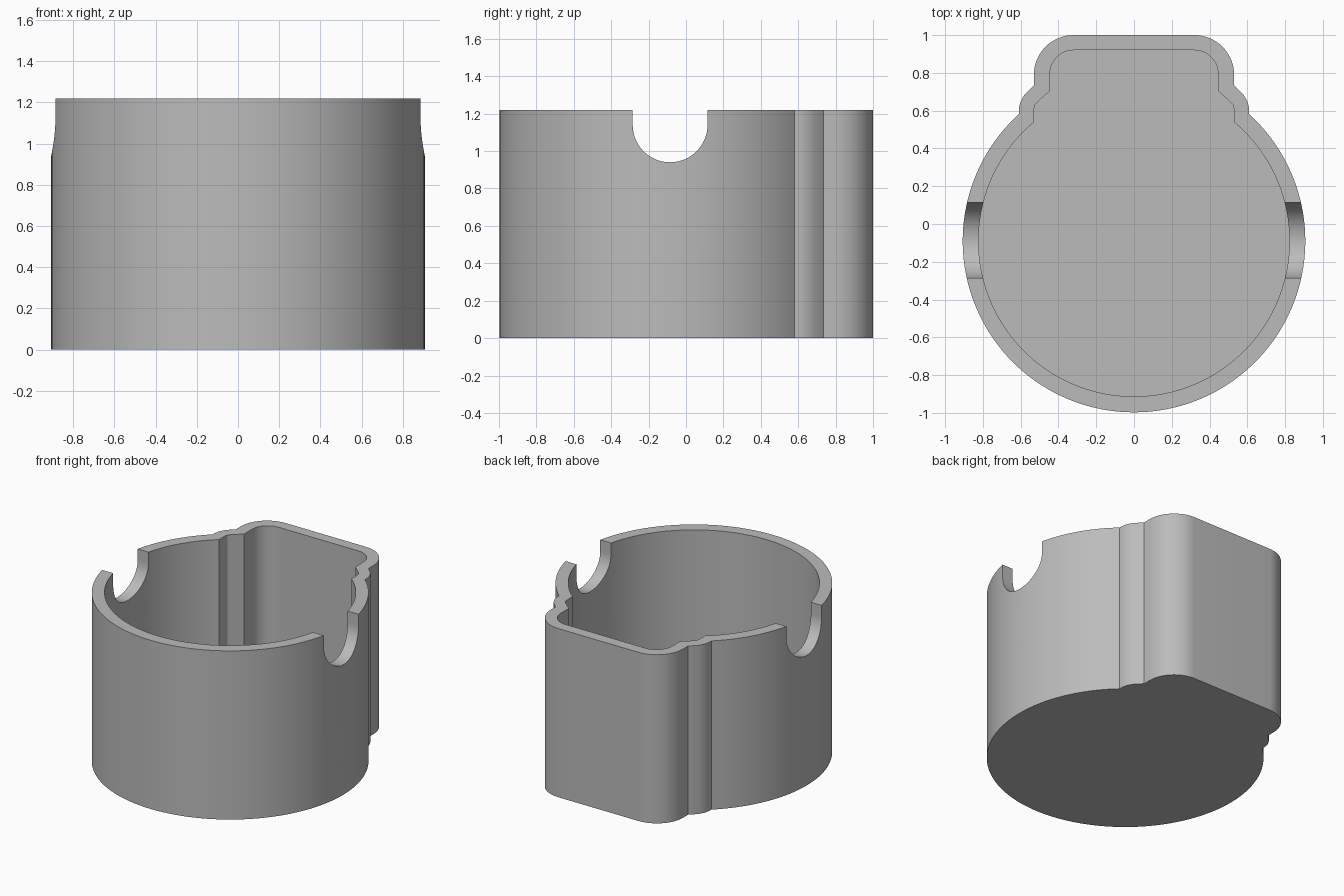
import bpy, bmesh, math
from mathutils import Vector

HEIGHT, FLOOR, CENTRE_Y = 1.22, 0.08, -0.09

if "Cube" in bpy.data.objects:
    bpy.data.objects.remove(bpy.data.objects["Cube"])

grey = bpy.data.materials.new("plain grey")
grey.use_nodes = True
colour = (0.5, 0.5, 0.5, 1)
grey.diffuse_color = colour
grey.node_tree.nodes["Principled BSDF"].inputs["Base Color"].default_value = colour


def arc(cx, cy, r, start, end, steps):
    """Points along a circular arc, angles in degrees."""
    angles = [math.radians(start + (end - start) * i / steps) for i in range(steps + 1)]
    return [(cx + r * math.cos(a), cy + r * math.sin(a)) for a in angles]


def outline(radius, shoulder, tab, corner, back):
    """Round body with a stepped, rounded tab at the back, mirrored in x."""
    join = math.degrees(math.acos(shoulder[0][0] / radius))
    half = arc(0, CENTRE_Y, radius, -90, join, 64)
    half += shoulder
    half += arc(tab - corner, back - corner, corner, 0, 90, 16)
    return half + [(-x, y) for x, y in reversed(half) if x > 1e-5]


def prism(name, points, axis, low, high):
    """Extrude a closed outline along z or x."""
    bm = bmesh.new()
    place = (lambda a, b: (a, b, low)) if axis == "z" else (lambda a, b: (low, a, b))
    face = bm.faces.new([bm.verts.new(place(a, b)) for a, b in points])
    out = bmesh.ops.extrude_face_region(bm, geom=[face])
    move = Vector((0, 0, high - low)) if axis == "z" else Vector((high - low, 0, 0))
    bmesh.ops.translate(bm, vec=move, verts=[v for v in out["geom"] if isinstance(v, bmesh.types.BMVert)])
    bmesh.ops.recalc_face_normals(bm, faces=bm.faces)
    mesh = bpy.data.meshes.new(name)
    bm.to_mesh(mesh)
    bm.free()
    mesh.materials.append(grey)
    obj = bpy.data.objects.new(name, mesh)
    bpy.context.collection.objects.link(obj)
    return obj


# Outer body
outer_step = [(0.61, 0.61), (0.602, 0.645), (0.58, 0.685), (0.53, 0.735)]
body = prism("container_body", outline(0.907, outer_step, 0.53, 0.21, 1.0), "z", 0, HEIGHT)

# Hollow interior, leaving the floor
inner_step = [(0.53, 0.605), (0.524, 0.63), (0.508, 0.648), (0.445, 0.705)]
cavity = prism("cavity_cutter", outline(0.823, inner_step, 0.445, 0.125, 0.92), "z", FLOOR, HEIGHT + 0.2)

# U-shaped notches through both side walls
notch_shape = arc(-0.085, 1.14, 0.2, 180, 360, 32) + [(0.115, 1.5), (-0.285, 1.5)]
notch = prism("notch_cutter", notch_shape, "x", -1.2, 1.2)

bpy.context.view_layer.objects.active = body
for cutter in (cavity, notch):
    cutter.hide_render = True
    cut = body.modifiers.new(cutter.name, "BOOLEAN")
    cut.operation, cut.solver, cut.object = "DIFFERENCE", "EXACT", cutter
    bpy.ops.object.modifier_apply(modifier=cut.name)
    bpy.data.objects.remove(cutter)

# Smooth curved walls, crisp rims
bpy.ops.object.select_all(action="DESELECT")
body.select_set(True)
bpy.ops.object.shade_smooth_by_angle(angle=math.radians(25))
